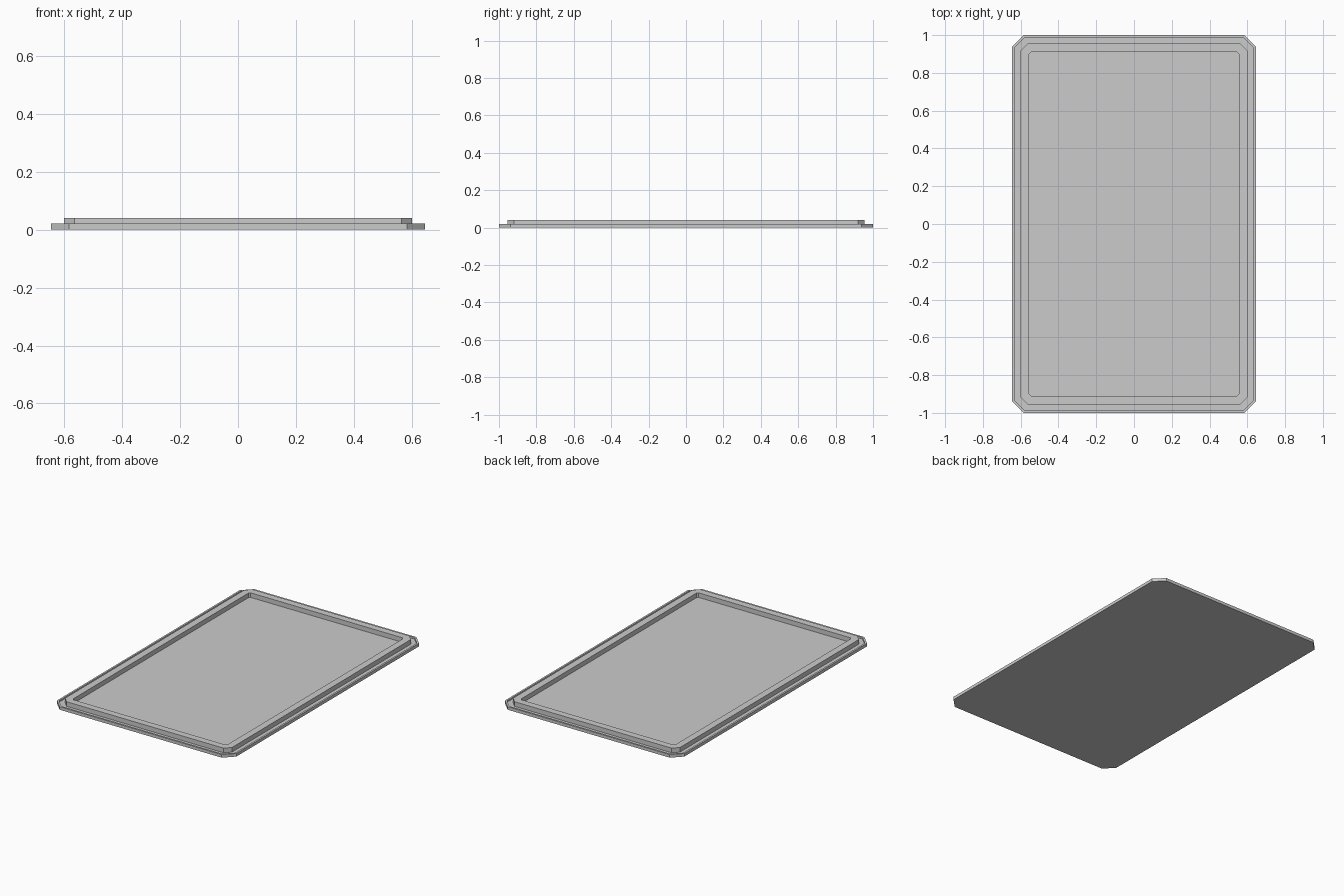
import bpy
import bmesh
import math

if "Cube" in bpy.data.objects:
    bpy.data.objects.remove(bpy.data.objects["Cube"])

HALF_X, HALF_Y, CHAMFER = 0.645, 1.0, 0.062


def outline(inset, z):
    """Chamfered rectangle, offset evenly inwards."""
    hx, hy = HALF_X - inset, HALF_Y - inset
    c = CHAMFER - inset * (2 - math.sqrt(2))
    return [(hx, -hy + c, z), (hx, hy - c, z), (hx - c, hy, z), (-hx + c, hy, z),
            (-hx, hy - c, z), (-hx, -hy + c, z), (-hx + c, -hy, z), (hx - c, -hy, z)]


# Cross-section from the underside edge to the tray floor: (inset, height)
profile = [
    (0.0, 0.0), (0.0, 0.02),        # outer wall
    (0.012, 0.02), (0.012, 0.01),   # thin outer lip
    (0.045, 0.01), (0.045, 0.04),   # groove and raised rim
    (0.09, 0.04), (0.09, 0.01),     # rim top and inner wall
]

bm = bmesh.new()
rings = [[bm.verts.new(p) for p in outline(i, z)] for i, z in profile]

# Walls between neighbouring rings
for low, high in zip(rings, rings[1:]):
    for k in range(8):
        n = (k + 1) % 8
        bm.faces.new((low[k], low[n], high[n], high[k]))

# Underside and tray floor
bm.faces.new(rings[0][::-1])
bm.faces.new(rings[-1])
bmesh.ops.recalc_face_normals(bm, faces=bm.faces)

mesh = bpy.data.meshes.new("tray_panel")
bm.to_mesh(mesh)
bm.free()
bpy.context.collection.objects.link(bpy.data.objects.new("tray_panel", mesh))
